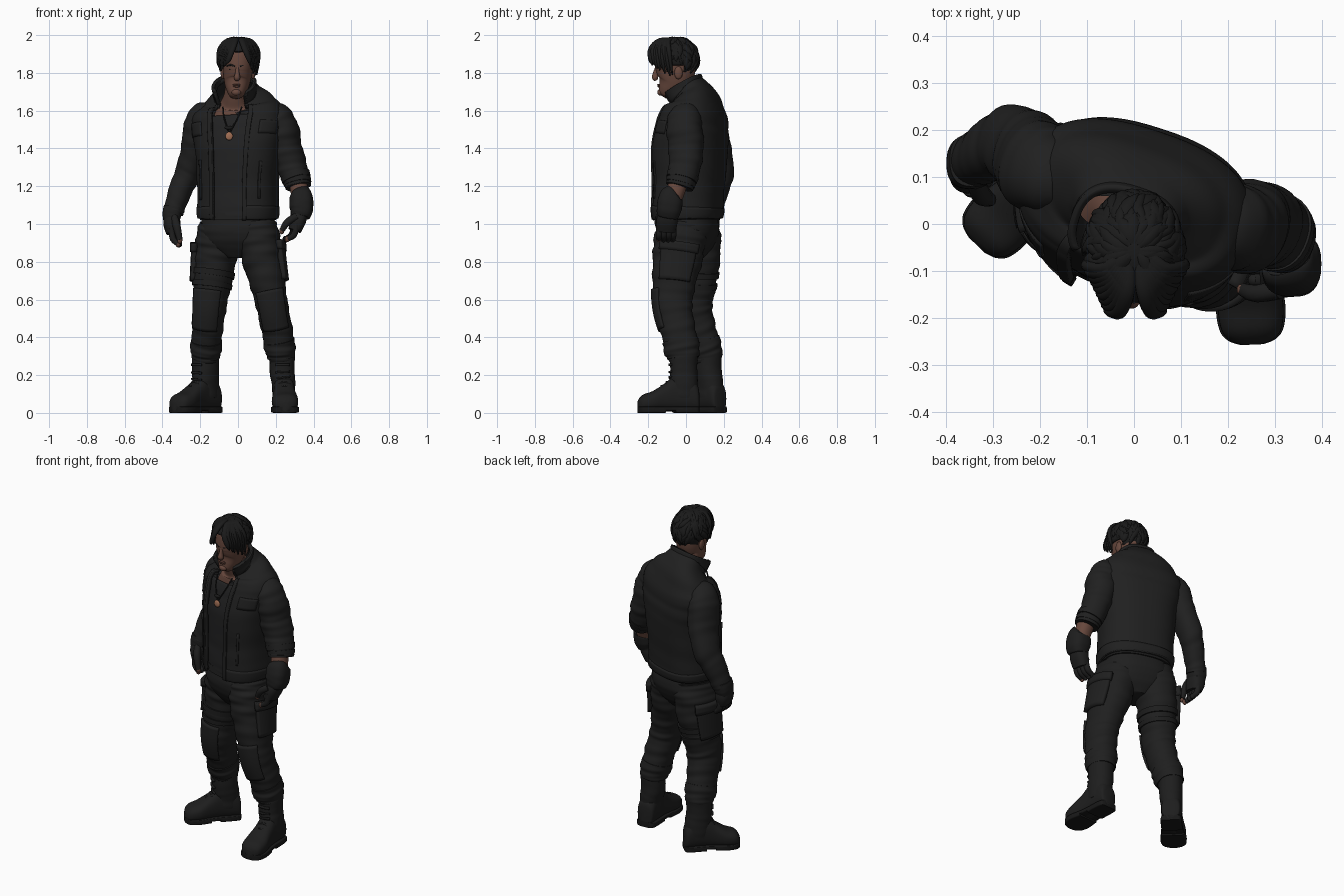
import bpy, bmesh, math, random
from mathutils import Vector
random.seed(4)
PI = math.pi

def material(name, *rgb):
    m = bpy.data.materials.new(name)
    m.diffuse_color = (*rgb, 1)
    return m

JACKET = material("jacket black", .0145, .0145, .0145)
PANTS = material("trouser black", .0138, .0138, .0138)
SHIRT = material("shirt black", .0155, .0155, .016)
LEATHER = material("leather black", .0128, .0128, .0128)
SOLE = material("sole black", .009, .009, .009)
HAIR = material("hair black", .0105, .0105, .0105)
SKIN = material("skin brown", .135, .064, .046)
LIPS = material("lip brown", .11, .05, .037)
METAL = material("pendant copper", .36, .16, .09)

def finish(name, bm, mat, solid=0):
    bmesh.ops.recalc_face_normals(bm, faces=bm.faces)
    me = bpy.data.meshes.new(name)
    bm.to_mesh(me)
    bm.free()
    ob = bpy.data.objects.new(name, me)
    bpy.context.collection.objects.link(ob)
    me.materials.append(mat)
    if solid:
        s = ob.modifiers.new("thickness", 'SOLIDIFY')
        s.thickness, s.offset = solid, 0
    bpy.ops.object.select_all(action='DESELECT')
    ob.select_set(True)
    bpy.context.view_layer.objects.active = ob
    bpy.ops.object.shade_smooth_by_angle(angle=math.radians(50))

def spline(pts, u):
    # smooth interpolation through the control rings
    i = min(int(u), len(pts) - 2)
    f = u - i
    p = [pts[max(0, min(len(pts) - 1, i + k))] for k in (-1, 0, 1, 2)]
    return [.5 * (2 * b + (c - a) * f + (2*a - 5*b + 4*c - d) * f*f + (3*b - a - 3*c + d) * f**3)
            for a, b, c, d in zip(*p)]

def tube(name, pts, mat, n=2.2, rot=0, fold=0, freq=5, u=None, arc=None, side=1, grow=0, sides=32, steps=8, solid=0, axis=None):
    # loft of rings (x, y, z, half width, half depth[, front gap]); arc makes an open patch
    u0, u1 = u or (0, len(pts) - 1)
    open_ = arc is not None or len(pts[0]) > 5
    count = max(3, int((u1 - u0) * steps) + 1)
    sgn = -1 if pts[-1][2] - pts[0][2] < -.02 and not axis else 1
    ref = Vector((math.cos(rot), math.sin(rot), 0))
    bm, rings = bmesh.new(), []
    for k in range(count):
        uu = u0 + (u1 - u0) * k / (count - 1)
        p = spline(pts, uu)
        q0, q1 = spline(pts, max(0, uu - .05)), spline(pts, min(len(pts) - 1, uu + .05))
        t = Vector(axis or [q1[i] - q0[i] for i in range(3)]).normalized()
        a = (ref - t * ref.dot(t)).normalized()
        b = (t * sgn).cross(a)
        gap = p[5] if len(p) > 5 else 0
        lo, hi = (x - PI/2 + gap for x in (arc or (0, 2 * PI - 2 * gap)))
        ring = []
        for j in range(sides + (1 if open_ else 0)):
            th = lo + (hi - lo) * j / sides
            th = PI - th if side < 0 else th
            c, s = math.cos(th), math.sin(th)
            w = 1 + fold * (math.sin(freq * uu + 1.6 * math.sin(th + uu)) + .5 * math.sin(freq * 2.1 * uu - 2 * c))
            x = math.copysign(abs(c) ** (2 / n), c) * (max(.002, p[3]) + grow) * w
            y = math.copysign(abs(s) ** (2 / n), s) * (max(.002, p[4]) + grow) * w
            ring.append(bm.verts.new(Vector(p[:3]) + a * x + b * y))
        rings.append(ring)
    for r, q in zip(rings, rings[1:]):
        for j in range(sides):
            k = (j + 1) % len(r)
            bm.faces.new((r[j], r[k], q[k], q[j]))
    if not open_:
        bm.faces.new(rings[0])
        bm.faces.new(rings[-1])
    finish(name, bm, mat, solid)

def ball(name, loc, size, mat, seg=16):
    bm = bmesh.new()
    bmesh.ops.create_uvsphere(bm, u_segments=seg, v_segments=seg // 2 + 2, radius=1)
    for v in bm.verts:
        v.co = Vector([v.co[i] * size[i] + loc[i] for i in range(3)])
    finish(name, bm, mat)

# torso, turned a little towards -x
T = -.32
body = [(0, .01, 1.03, .2, .165, .32), (0, .01, 1.07, .207, .17, .32), (0, .015, 1.2, .206, .17, .32),
        (.005, .022, 1.38, .222, .18, .32), (.005, .035, 1.5, .24, .168, .33), (.005, .045, 1.58, .24, .148, .36),
        (0, .045, 1.64, .195, .118, .42), (-.01, .025, 1.685, .125, .1, .52), (-.017, 0, 1.705, .106, .094, .66),
        (-.022, -.02, 1.74, .107, .1, .85)]
tube("jacket_body", body, JACKET, n=2.5, rot=T, fold=.008, freq=4, sides=64, solid=.014)
tube("jacket_waistband", body, JACKET, n=2.5, rot=T, u=(.1, 1.2), sides=64, grow=.004, solid=.014)
tube("jacket_collar", body, JACKET, n=2.5, rot=T, u=(7.9, 9), sides=48, grow=.003, solid=.016)
for s, side in ((1, "right"), (-1, "left")):
    for part, u, arc, thick in (("placket", (0, 8.6), (-.02, .09), .018), ("chest_pocket", (3.6, 4.3), (.3, .9), .01),
                                ("pocket_welt", (1.5, 2.7), (.42, .5), .014)):
        tube(f"{part}_{side}", body, JACKET, n=2.5, rot=T, u=u, arc=arc, side=s, sides=8, grow=.006, solid=thick)
shirt = [(p[0], p[1], p[2], p[3] - .014, p[4] - .016) for p in body[:6]]
tube("shirt", shirt + [(-.005, .035, 1.62, .16, .105)], SHIRT, n=2.4, rot=T, fold=.006, freq=6, sides=48)
tube("neck", [(-.01, .03, 1.56, .13, .1), (-.012, .02, 1.63, .09, .088), (-.015, -.01, 1.68, .06, .066),
              (-.01, -.04, 1.75, .056, .06), (-.005, -.05, 1.8, .056, .06)], SKIN)
# necklace
for s in (-1, 1):
    tube("necklace_cord", [(-.03 + s * .05, -.085, 1.62, .004, .004), (-.038 + s * .035, -.113, 1.56, .004, .004),
                           (-.046, -.136, 1.48, .004, .004)], HAIR, sides=8)
ball("pendant", (-.047, -.138, 1.465), (.02, .007, .022), METAL)
ball("pendant_bead", (-.05, -.134, 1.51), (.022, .008, .01), HAIR)
# sleeves and bare forearm
left_sleeve = [(-.14, .1, 1.6, .05, .065), (-.185, .108, 1.565, .078, .088), (-.208, .125, 1.5, .08, .097),
               (-.225, .148, 1.4, .074, .092), (-.262, .175, 1.28, .066, .08), (-.3, .16, 1.19, .06, .07),
               (-.332, .142, 1.1, .054, .06), (-.343, .133, 1.06, .053, .058)]
tube("left_sleeve", left_sleeve, JACKET, rot=T, fold=.022, freq=5, steps=10)
right_sleeve = [(.14, .01, 1.6, .05, .065), (.2, -.005, 1.565, .08, .085), (.232, -.008, 1.5, .087, .095),
                (.255, 0, 1.4, .083, .093), (.288, -.008, 1.3, .077, .085), (.312, -.025, 1.23, .07, .076),
                (.32, -.035, 1.195, .064, .07)]
tube("right_sleeve", right_sleeve, JACKET, rot=T, fold=.03, freq=6, steps=10)
for k in range(3):
    tube("rolled_cuff", right_sleeve, JACKET, rot=T, u=(4.5 + k * .5, 4.9 + k * .5), grow=.005 - k * .001)
tube("right_forearm", [(.31, -.03, 1.25, .05, .052), (.325, -.055, 1.17, .046, .048), (.33, -.08, 1.08, .04, .04)], SKIN)

# gloved hands with bare tips on thumb and first finger
def hand(name, cuff, palm, base, spread, mid, tip, thumb):
    tube(name + "_glove_cuff", cuff, LEATHER, n=2.6, fold=.01)
    tube(name + "_glove_palm", palm, LEATHER, n=2.6)
    base, spread, mid, tip = map(Vector, (base, spread, mid, tip))
    for k in range(4):
        o = base + spread * (k - 1.5)
        r = .018 - .001 * abs(k - 1.5)
        path = [(*(o + Vector((0, 0, .03))), r, r), (*o, r, r), (*(o + mid), r, r), (*(o + tip), r * .8, r * .8)]
        tube(name + "_finger", path, LEATHER, sides=12, steps=5)
        ball(name + "_fingertip", o + tip, (r * .85, r * .85, r), LEATHER if k else SKIN, 10)
    tube(name + "_thumb", thumb, LEATHER, sides=12, steps=5)
    ball(name + "_thumb_tip", thumb[-1][:3], (.014, .014, .02), SKIN, 10)

hand("left", [(-.343, .135, 1.09, .05, .056), (-.35, .13, 1.05, .05, .056), (-.352, .125, 1.02, .044, .05)],
     [(-.35, .127, 1.06, .04, .044), (-.35, .122, 1.0, .045, .056), (-.345, .115, .95, .034, .05)],
     (-.345, .115, .955), (.003, .026, 0), (.006, -.004, -.035), (.032, -.01, -.062),
     [(-.338, .09, 1.04, .018, .018), (-.325, .062, .99, .021, .021), (-.308, .052, .915, .015, .015)])
hand("right", [(.328, -.07, 1.155, .05, .05), (.333, -.08, 1.14, .062, .064), (.336, -.09, 1.08, .062, .066), (.328, -.097, 1.04, .05, .056)],
     [(.33, -.09, 1.08, .044, .046), (.318, -.1, 1.02, .043, .056), (.3, -.105, .965, .034, .05)],
     (.3, -.105, .975), (-.004, .025, 0), (-.012, 0, -.035), (-.045, -.002, -.055),
     [(.31, -.14, 1.04, .02, .02), (.262, -.148, 1.01, .019, .019), (.232, -.14, .965, .014, .014)])
# trousers
tube("trouser_hips", [(0, .012, 1.1, .18, .145), (0, .012, 1.02, .193, .15), (0, .012, .95, .2, .153),
                      (0, .012, .88, .17, .125), (0, .012, .82, .06, .08)], PANTS, n=2.4, rot=T * .8, fold=.006, sides=48)
tube("belt", [(0, .012, 1.06, .196, .153), (0, .012, 1.02, .202, .158)], LEATHER, n=2.4, rot=T * .8, sides=48)
legs = {"left": ([(-.1, .045, 1, .1, .125), (-.107, .052, .93, .112, .132), (-.118, .055, .82, .108, .125),
                  (-.138, .045, .67, .096, .112), (-.152, .04, .55, .087, .1), (-.163, .07, .43, .08, .092),
                  (-.17, .105, .32, .074, .084), (-.172, .117, .26, .055, .062)], -.25, -1),
        "right": ([(.1, -.02, 1, .1, .13), (.11, -.03, .93, .112, .138), (.127, -.045, .82, .107, .132),
                   (.16, -.065, .67, .092, .112), (.184, -.066, .55, .084, .1), (.208, -.04, .43, .082, .092),
                   (.226, -.02, .32, .074, .088), (.232, -.015, .26, .055, .062)], 0, 1)}
for side, (pts, rot, s) in legs.items():
    tube(side + "_trouser_leg", pts, PANTS, rot=rot, fold=.026, freq=7, steps=12, sides=40)
    tube(side + "_knee_pad", pts, PANTS, rot=rot, u=(3.2, 4.75), arc=(-.8, .8), sides=16, grow=.001, solid=.02)
    tube(side + "_cargo_pocket", pts, PANTS, rot=rot, u=(1.6, 2.9), arc=(PI/2 - .65, PI/2 + .65), side=s, sides=14, grow=.004, solid=.036)
    tube(side + "_pocket_flap", pts, PANTS, rot=rot, u=(1.4, 1.85), arc=(PI/2 - .7, PI/2 + .7), side=s, sides=14, grow=.01, solid=.036)
    tube(side + "_blouse_cuff", pts, PANTS, rot=rot, u=(5.4, 6.4), grow=.005, fold=.03, freq=9, steps=16)
for k in (2.45, 2.85):
    tube("left_thigh_strap", legs["left"][0], LEATHER, rot=-.25, u=(k, k + .2), grow=.008)

# boots
def boot(name, heel, toe, ankle):
    d = Vector(toe) - Vector(heel)
    rot, ax = math.atan2(d.x, -d.y), (d.x, d.y, 0)
    at = lambda f: Vector(heel) + d * f
    prof = [(0, .03, .1), (.03, .05, .14), (.15, .056, .18), (.38, .056, .19), (.55, .06, .15),
            (.75, .07, .108), (.9, .064, .09), (.97, .046, .07), (1, .02, .05)]
    tube(name + "_foot", [(*at(f), h / 2 + .008, w, h / 2) for f, w, h in prof], LEATHER, n=2.5, rot=rot, axis=ax)
    for part, span, z, h in (("", prof, .022, .012), ("_heel", prof[:4], .015, .015), ("_front", prof[4:], .015, .015)):
        tube(name + "_sole" + part, [(*at(f), z, w + .004, h) for f, w, _ in span], SOLE, n=7, rot=rot, axis=ax)
    b = at(.25)
    shaft = [(*b, .08, .058, .075), (*b, .15, .062, .074), (*ankle, .22, .066, .072), (*ankle, .31, .066, .074)]
    tube(name + "_shaft", shaft, LEATHER, rot=rot, fold=.012)
    for k in range(4):
        tube(name + "_lace", shaft, LEATHER, rot=rot, u=(1.1 + k * .4, 1.22 + k * .4), arc=(-.5, .5), sides=8, grow=.003, solid=.012)
        c, r = at(.44 + k * .085), Vector((math.cos(rot), math.sin(rot))) * .032
        z = .186 - k * .022
        tube(name + "_lace", [(*(c - r), z - .012, .005, .005), (*c, z, .006, .006), (*(c + r), z - .012, .005, .005)],
             LEATHER, rot=rot + PI/2, sides=8, steps=4)

boot("left_boot", (-.115, .185), (-.335, -.045), (-.172, .118))
boot("right_boot", (.238, .07), (.252, -.257), (.234, -.012))
# head and face
tube("head", [(-.01, -.118, 1.672, .015, .015), (-.01, -.112, 1.682, .036, .035), (-.008, -.095, 1.71, .053, .055),
              (-.005, -.07, 1.75, .068, .085), (-.002, -.057, 1.8, .077, .103), (0, -.055, 1.86, .082, .108),
              (0, -.052, 1.92, .077, .1), (0, -.05, 1.965, .04, .06)], SKIN, sides=40)
tube("nose", [(-.004, -.152, 1.832, .008, .01), (-.004, -.16, 1.80, .011, .014), (-.005, -.163, 1.775, .017, .017),
              (-.005, -.155, 1.762, .011, .01)], SKIN, sides=16)
ball("upper_lip", (-.007, -.145, 1.737), (.021, .008, .005), LIPS)
ball("lower_lip", (-.007, -.143, 1.729), (.019, .008, .006), LIPS)
ball("chin", (-.009, -.135, 1.697), (.025, .017, .018), SKIN)
for s in (-1, 1):
    ball("ear", (s * .08, -.04, 1.8), (.012, .022, .034), SKIN)
    ball("eye", (-.003 + s * .032, -.145, 1.817), (.012, .006, .004), HAIR)
    tube("eyebrow", [(-.003 + s * .013, -.16, 1.834, .004, .004), (-.003 + s * .035, -.152, 1.842, .004, .005),
                     (-.003 + s * .058, -.132, 1.836, .003, .003)], HAIR, rot=PI/2, sides=8)
# hair: cap with open face, then layered locks
bm = bmesh.new()
bmesh.ops.create_uvsphere(bm, u_segments=40, v_segments=28, radius=1)
for v in bm.verts:
    v.co = Vector((v.co.x * .098, v.co.y * .115 - .055, v.co.z * .108 + 1.876))
bmesh.ops.delete(bm, geom=[v for v in bm.verts if v.co.z < (1.91 if v.co.y < -.1 else 1.84 if v.co.y < -.015 else 1.785)], context='VERTS')
finish("hair_cap", bm, HAIR, .012)
for i in range(170):
    phi, swirl = random.uniform(-.75, PI + .75), random.uniform(-1.5, 1.5)
    e1 = random.uniform(-.1 - .65 * max(0, math.sin(phi)), .95)
    e0 = min(1.45, e1 + random.uniform(.5, .9))
    lift, w, pts = random.uniform(.0, .11), random.uniform(.011, .019), []
    for k in range(5):
        e, f = e0 + (e1 - e0) * k / 4, phi + .1 * k * swirl
        g = .99 + lift * (k / 4) ** 1.5
        pts.append((.1 * g * math.cos(e) * math.cos(f), -.056 + .118 * g * math.cos(e) * math.sin(f),
                    1.874 + .111 * g * math.sin(e), w * (.6, 1, 1, .8, .1)[k], .01 * (.7, 1, 1, .8, .2)[k]))
    tube("hair_lock", pts, HAIR, rot=phi + PI/2, sides=8, steps=3)
# parted fringe sweeping to both sides
for s, drop in ((-1, .025), (1, .01)):
    for k in range(9):
        x, y, r = .0075 * k, .0115 * k, random.uniform(-.012, .012)
        tube("fringe_lock", [(s * .012, -.07 + .004 * k, 1.975, .014, .01), (s * (.018 + x * .6) + .003, -.14 + y * .5, 1.972, .018, .012),
                             (s * (.034 + x) + .003, -.185 + y, 1.925 + r * .4, .017, .013), (s * (.054 + x * .8) + .003, -.187 + y * 1.1, 1.872 + r, .014, .011),
                             (s * (.062 + x * .6) + r * .5, -.178 + y * 1.15, 1.825 + drop - .006 * k + r, .003, .003)], HAIR, rot=s * .5, sides=10, steps=4)
